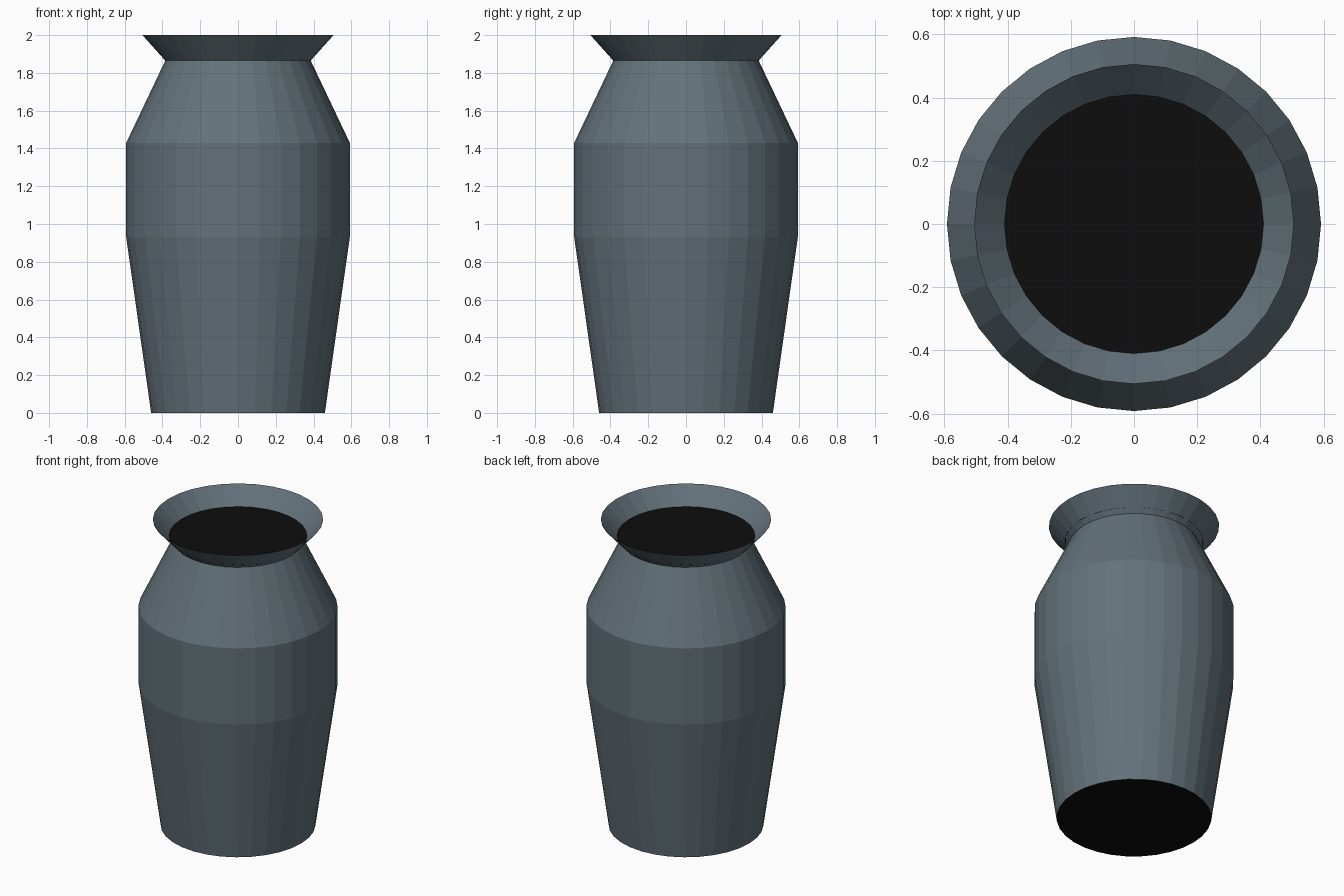
import bpy, bmesh, math

if "Cube" in bpy.data.objects:
    bpy.data.objects.remove(bpy.data.objects["Cube"], do_unlink=True)

SIDES = 32


def material(name, rgb):
    m = bpy.data.materials.new(name)
    m.use_nodes = True
    m.diffuse_color = (*rgb, 1)
    m.node_tree.nodes["Principled BSDF"].inputs["Base Color"].default_value = (*rgb, 1)
    return m


def add_object(name, bm, mat):
    mesh = bpy.data.meshes.new(name)
    bm.to_mesh(mesh)
    bm.free()
    mesh.materials.append(mat)
    obj = bpy.data.objects.new(name, mesh)
    bpy.context.collection.objects.link(obj)
    return obj


def ring(bm, r, z):
    angles = [2 * math.pi * i / SIDES for i in range(SIDES)]
    return [bm.verts.new((r * math.cos(a), r * math.sin(a), z)) for a in angles]


def lathe(name, profile, mat):
    """Open faceted surface of revolution, profile running upwards."""
    bm = bmesh.new()
    rings = [ring(bm, r, z) for r, z in profile]
    for low, high in zip(rings, rings[1:]):
        for i in range(SIDES):
            j = (i + 1) % SIDES
            bm.faces.new((low[i], low[j], high[j], high[i]))
    return add_object(name, bm, mat)


def disc(name, r, z, mat, up=True):
    bm = bmesh.new()
    verts = ring(bm, r, z)
    bm.faces.new(verts if up else verts[::-1])
    return add_object(name, bm, mat)


slate = material("slate glaze", (0.125, 0.168, 0.193))
black = material("black", (0.004, 0.004, 0.004))

# Body and flared lip
lathe("vase_body", [(0.46, 0), (0.592, 0.93), (0.592, 1.43), (0.385, 1.865)], slate)
lathe("flared_lip", [(0.385, 1.865), (0.506, 2.0)], slate)

# Dark fill in the mouth and dark underside
disc("mouth_fill", 0.411, 1.893, black)
disc("base_underside", 0.46, 0, black, up=False)
